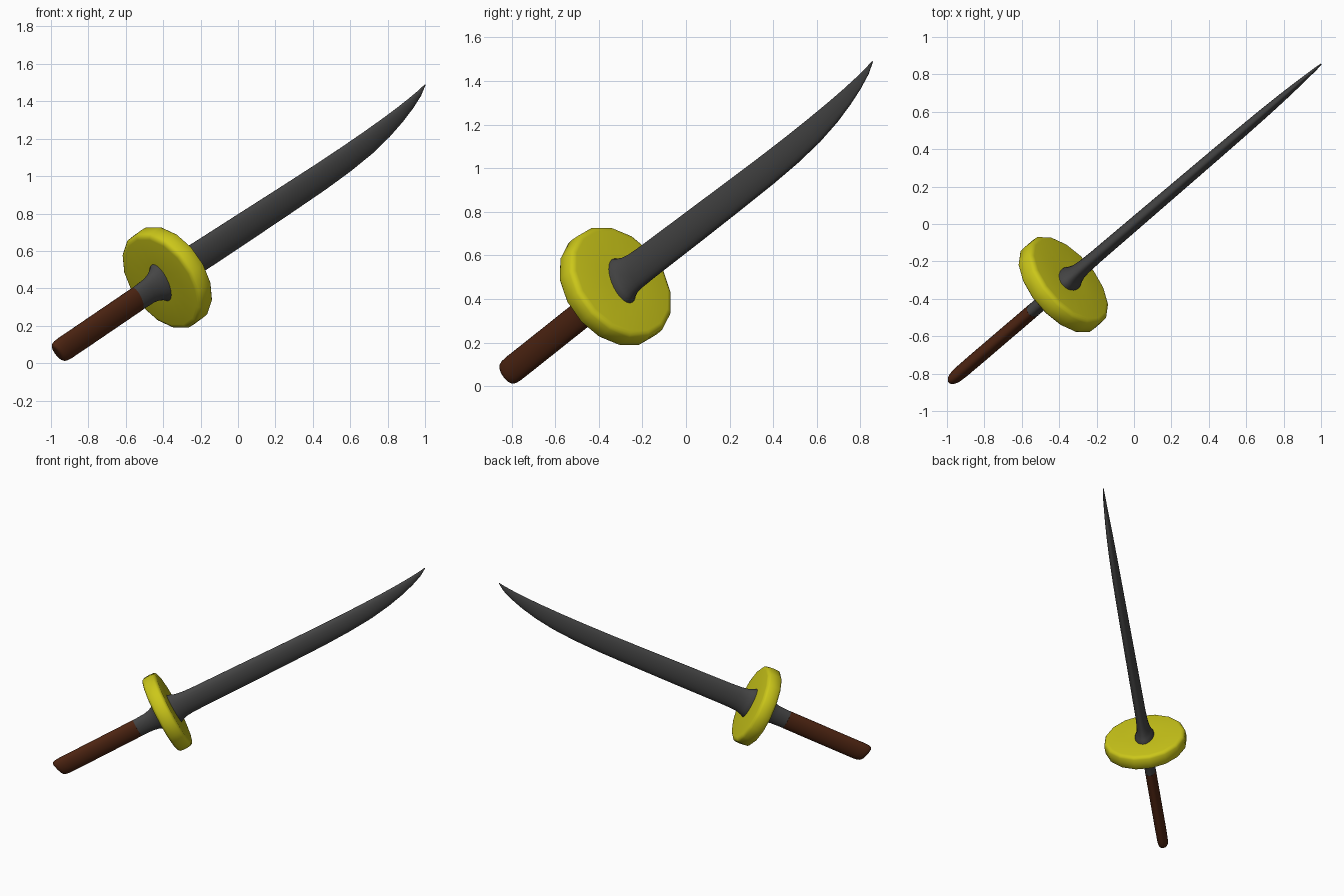
import bpy, bmesh, math
from mathutils import Matrix, Vector

if "Cube" in bpy.data.objects:
    bpy.data.objects.remove(bpy.data.objects["Cube"])

# Sword frame: u runs along the blade, t is the thickness, v is the width
AZ, EL = math.atan2(0.855, 1.0), math.radians(27.6)
U = Vector((math.cos(EL) * math.cos(AZ), math.cos(EL) * math.sin(AZ), math.sin(EL)))
T = Vector((-math.sin(AZ), math.cos(AZ), 0))
V = U.cross(T)
FRAME = Matrix((U, T, V)).transposed().to_4x4()
FRAME.translation = Vector((-0.378, -0.324, 0.458))


def material(name, color):
    m = bpy.data.materials.new(name)
    m.diffuse_color = (*color, 1)
    m.use_nodes = True
    m.node_tree.nodes["Principled BSDF"].inputs["Base Color"].default_value = m.diffuse_color
    return m


def loft(name, stations, mat, sides=24, phase=0.0, angle=60):
    """Skin elliptical rings; station = (u, low v, high v, half thickness, slant)."""
    bm = bmesh.new()
    rings = []
    for u, lo, hi, th, slant in stations:
        mid, half = (lo + hi) / 2, (hi - lo) / 2
        ring = []
        for i in range(sides):
            a = 2 * math.pi * (i + phase) / sides
            v = mid + half * math.sin(a)
            ring.append(bm.verts.new((u + slant * v, th * math.cos(a), v)))
        rings.append(ring)
    for a, b in zip(rings, rings[1:]):
        for i in range(sides):
            j = (i + 1) % sides
            bm.faces.new((a[i], a[j], b[j], b[i]))
    bm.faces.new(rings[0])
    bm.faces.new(rings[-1])
    bmesh.ops.recalc_face_normals(bm, faces=bm.faces)
    me = bpy.data.meshes.new(name)
    bm.to_mesh(me)
    bm.free()
    me.materials.append(mat)
    ob = bpy.data.objects.new(name, me)
    bpy.context.collection.objects.link(ob)
    ob.matrix_world = FRAME
    bpy.context.view_layer.objects.active = ob
    ob.select_set(True)
    bpy.ops.object.shade_smooth_by_angle(angle=math.radians(angle))
    ob.select_set(False)
    return ob


steel = material("dark_steel", (0.06, 0.06, 0.06))
brass = material("yellow", (0.6, 0.57, 0.01))
wood = material("brown", (0.075, 0.018, 0.006))

# Curved blade with flared collars either side of the guard
loft("blade", [(u, lo, hi, th, 0) for u, lo, hi, th in [
    (-0.24, -0.071, 0.063, 0.037), (-0.15, -0.074, 0.067, 0.039),
    (-0.11, -0.082, 0.075, 0.044), (-0.08, -0.095, 0.09, 0.053),
    (-0.055, -0.113, 0.108, 0.066), (0.055, -0.115, 0.115, 0.068),
    (0.08, -0.103, 0.103, 0.056), (0.11, -0.094, 0.092, 0.046),
    (0.16, -0.09, 0.084, 0.04), (0.25, -0.09, 0.079, 0.037),
    (0.6, -0.095, 0.069, 0.035), (0.9, -0.098, 0.06, 0.033),
    (1.2, -0.099, 0.052, 0.031), (1.4, -0.094, 0.049, 0.029),
    (1.58, -0.081, 0.049, 0.026), (1.73, -0.058, 0.051, 0.022),
    (1.85, -0.03, 0.055, 0.017), (1.95, 0.001, 0.061, 0.012),
    (2.03, 0.034, 0.068, 0.008), (2.085, 0.07, 0.076, 0.003)]], steel)

# Round guard with softened rim
R, H, B = 0.292, 0.055, 0.032
rim = [(-H, 0.10)]
for k in range(9):
    a = math.pi * (k / 8 - 0.5)
    off = H - B if k > 4 else (B - H if k < 4 else 0)
    rim.append((off + B * math.sin(a), R - B + B * math.cos(a)))
rim.append((H, 0.10))
loft("guard", [(u, -r, r, r, 0) for u, r in rim], brass, sides=16, phase=0.5)

# Oval grip with a slanted, rounded butt
loft("grip", [
    (-0.873, -0.035, 0.035, 0.016, -0.25), (-0.871, -0.05, 0.05, 0.025, -0.25),
    (-0.862, -0.06, 0.059, 0.031, -0.24), (-0.845, -0.066, 0.065, 0.035, -0.2),
    (-0.81, -0.069, 0.067, 0.037, -0.1), (-0.7, -0.07, 0.066, 0.038, 0),
    (-0.24, -0.072, 0.064, 0.038, 0)], wood)
